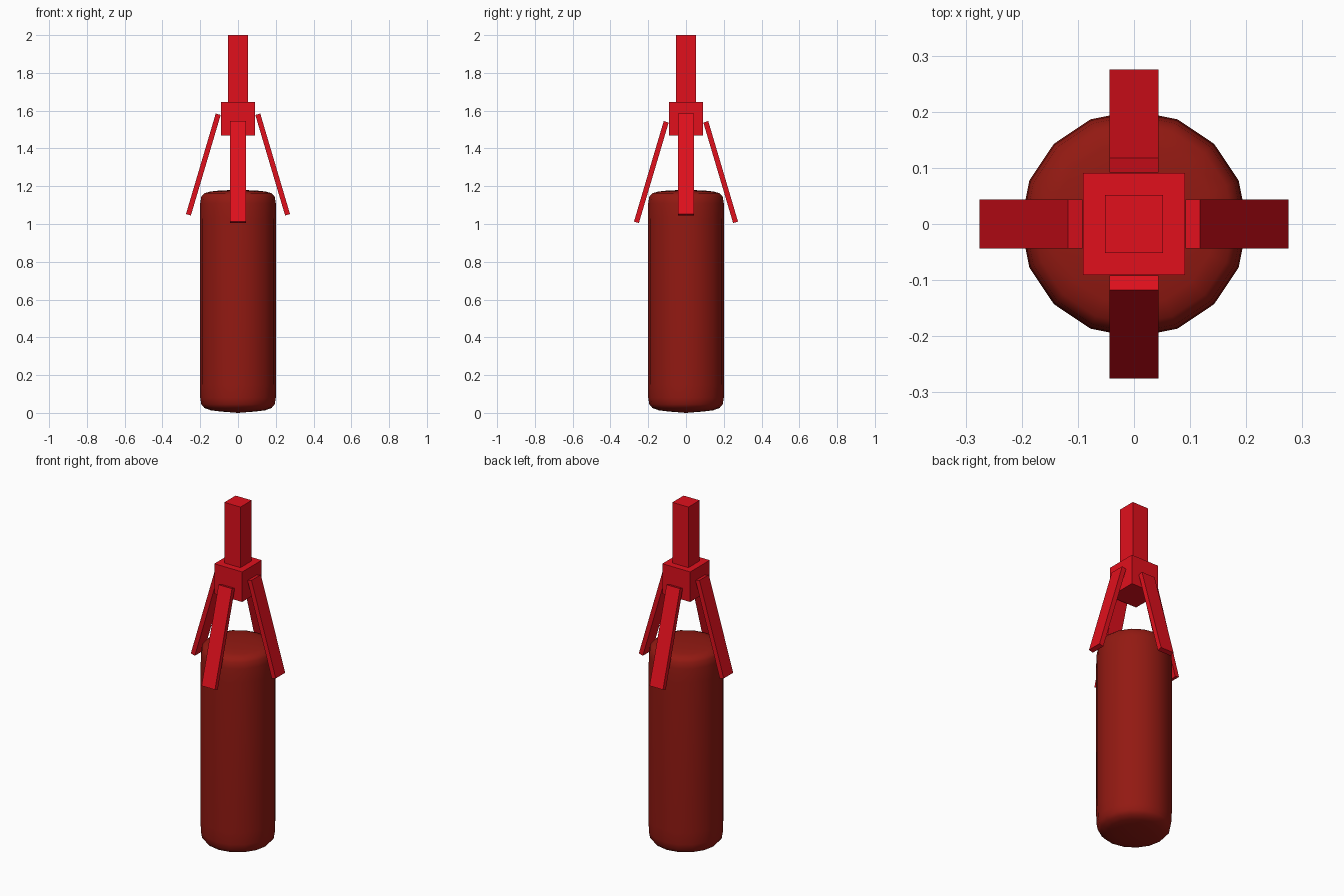
import bpy, bmesh
from math import pi, radians
from mathutils import Matrix, Vector

if "Cube" in bpy.data.objects:
    bpy.data.objects.remove(bpy.data.objects["Cube"])


def material(name, color):
    m = bpy.data.materials.new(name)
    m.diffuse_color = (*color, 1)
    m.use_nodes = True
    m.node_tree.nodes["Principled BSDF"].inputs["Base Color"].default_value = m.diffuse_color
    return m


RED = material("strap_red", (0.75, 0.005, 0.012))
DARK = material("bag_red", (0.29, 0.010, 0.006))


def finish(name, bm, mat):
    bmesh.ops.recalc_face_normals(bm, faces=bm.faces)
    mesh = bpy.data.meshes.new(name)
    bm.to_mesh(mesh)
    bm.free()
    mesh.materials.append(mat)
    ob = bpy.data.objects.new(name, mesh)
    bpy.context.collection.objects.link(ob)
    return ob


def box(name, size, matrix):
    bm = bmesh.new()
    bmesh.ops.create_cube(bm, size=1, matrix=matrix @ Matrix.Diagonal((*size, 1)))
    return finish(name, bm, RED)


# Bag: softly rounded 16-sided cylinder, lathed from a profile
profile = [(0, 0.004), (0.09, 0.007), (0.145, 0.014), (0.178, 0.026), (0.194, 0.045),
           (0.2, 0.08), (0.202, 0.15), (0.202, 1.03), (0.2, 1.11), (0.194, 1.145),
           (0.178, 1.163), (0.145, 1.172), (0.09, 1.178), (0, 1.18)]
profile[0] = (0, 0)
bm = bmesh.new()
verts = [bm.verts.new((r, 0, z)) for r, z in profile]
edges = [bm.edges.new(pair) for pair in zip(verts, verts[1:])]
bmesh.ops.spin(bm, geom=verts + edges, cent=(0, 0, 0), axis=(0, 0, 1),
               angle=2 * pi, steps=16, use_duplicate=False)
bmesh.ops.remove_doubles(bm, verts=bm.verts, dist=0.0005)
bag = finish("bag", bm, DARK)
for p in bag.data.polygons:
    p.use_smooth = True

# Hanging post and the block that gathers the straps
box("hanging_post", (0.104, 0.104, 0.36), Matrix.Translation((0, 0, 1.82)))
box("strap_block", (0.181, 0.181, 0.176), Matrix.Translation((0, 0, 1.557)))

# Four slanted straps; the front and back pair sits slightly lower
for i, name in enumerate(("right", "back", "left", "front")):
    z = 1.315 if i % 2 == 0 else 1.275
    # the strap centre is offset outward, then turned about the vertical
    m = (Matrix.Rotation(i * pi / 2, 4, 'Z')
         @ Matrix.Translation((0.1836, 0, z))
         @ Matrix.Rotation(radians(-16.5), 4, 'Y'))
    box(name + "_strap", (0.027, 0.087, 0.555), m)
